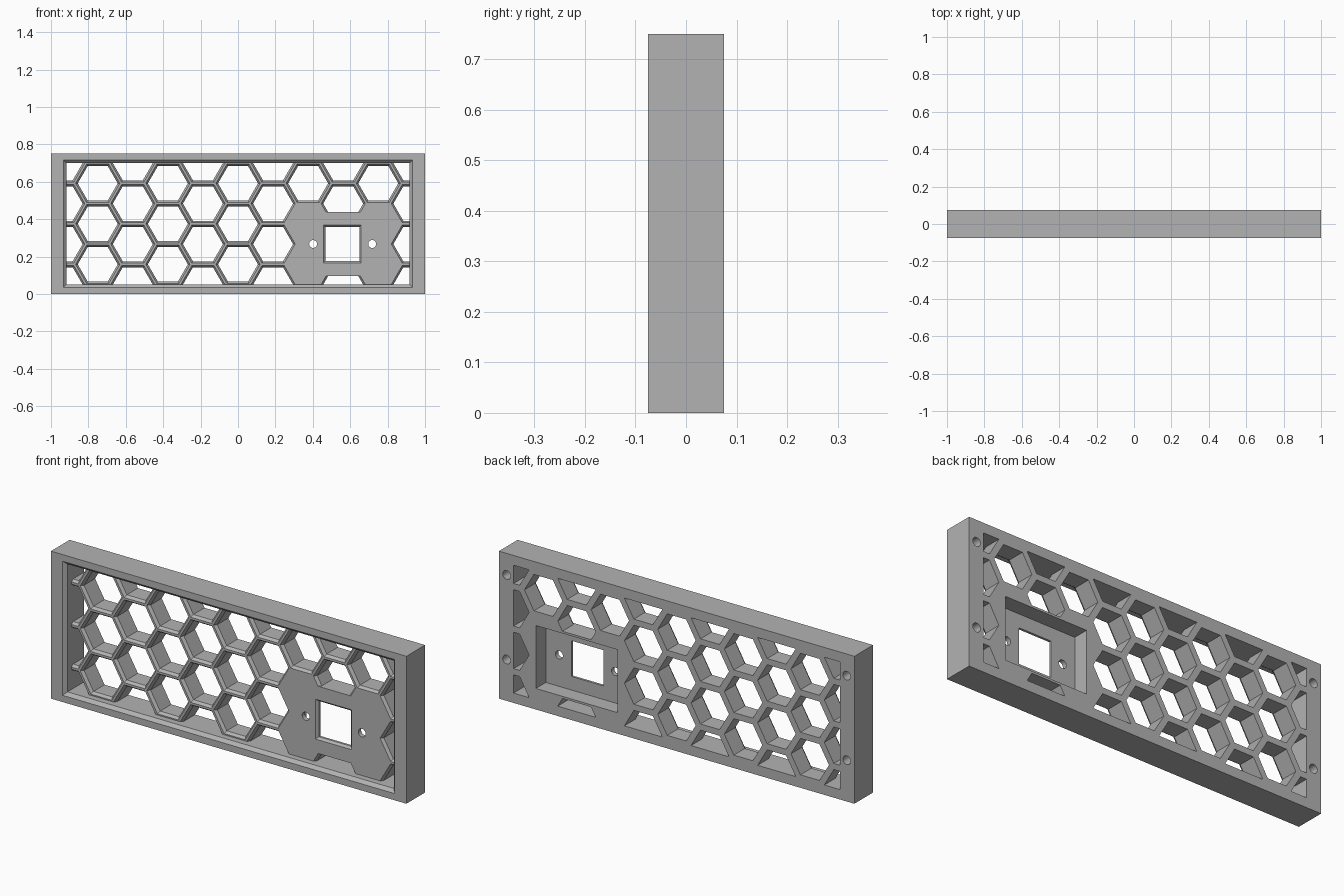
import bpy, bmesh
from math import cos, sin, pi
from mathutils import Vector

old = bpy.data.objects.get("Cube")
if old:
    bpy.data.objects.remove(old, do_unlink=True)

# Overall sizes
BACK, FRONT = 0.075, -0.075
PANEL_FRONT = -0.028          # the honeycomb sits back from the frame's front
MID_Z = 0.375
OPEN_X, OPEN_Z = 0.918, 0.325  # half sizes of the frame opening
CHAMFER = 0.016
PITCH = 0.2165                # distance between neighbouring cells
COLUMN = 0.1875
JACK_X, JACK_Z = 0.5625, 0.267
THROUGH = BACK + 0.01

grey = bpy.data.materials.new("plain grey")
grey.use_nodes = True
grey.diffuse_color = (0.45, 0.45, 0.45, 1)
grey.node_tree.nodes["Principled BSDF"].inputs["Base Color"].default_value = (0.45, 0.45, 0.45, 1)


def rect(x, z, hx, hz, y):
    return [Vector((x + sx * hx, y, z + sz * hz))
            for sx, sz in ((-1, -1), (1, -1), (1, 1), (-1, 1))]


def ngon(x, z, radius, y, sides):
    return [Vector((x + radius * cos(2 * pi * i / sides), y,
                    z + radius * sin(2 * pi * i / sides))) for i in range(sides)]


def loft(bm, rings, closed=False):
    """Skin a row of rings, capped at both ends or closed into a loop."""
    loops = [[bm.verts.new(p) for p in ring] for ring in rings]
    pairs = list(zip(loops, loops[1:]))
    if closed:
        pairs.append((loops[-1], loops[0]))
    else:
        bm.faces.new(loops[0])
        bm.faces.new(loops[-1])
    for a, b in pairs:
        n = len(a)
        for i in range(n):
            j = (i + 1) % n
            bm.faces.new((a[i], a[j], b[j], b[i]))


def finish(bm, name):
    bmesh.ops.recalc_face_normals(bm, faces=bm.faces[:])
    mesh = bpy.data.meshes.new(name)
    bm.to_mesh(mesh)
    bm.free()
    mesh.materials.append(grey)
    obj = bpy.data.objects.new(name, mesh)
    bpy.context.collection.objects.link(obj)
    return obj


def cut(target, bm):
    cutter = finish(bm, "cutter")
    cutter.hide_render = True
    mod = target.modifiers.new("cut", "BOOLEAN")
    mod.operation = "DIFFERENCE"
    mod.solver = "EXACT"
    mod.object = cutter
    bpy.context.view_layer.objects.active = target
    bpy.ops.object.modifier_apply(modifier=mod.name)
    bpy.data.objects.remove(cutter, do_unlink=True)


# Outer frame with a chamfered opening
bm = bmesh.new()
loft(bm, [rect(0, MID_Z, 1, 0.375, BACK),
          rect(0, MID_Z, 1, 0.375, FRONT),
          rect(0, MID_Z, OPEN_X + CHAMFER, OPEN_Z + CHAMFER, FRONT),
          rect(0, MID_Z, OPEN_X, OPEN_Z, FRONT + CHAMFER),
          rect(0, MID_Z, OPEN_X, OPEN_Z, BACK)], closed=True)
frame = finish(bm, "outer_frame")

# Blind screw holes in the back of the frame
bm = bmesh.new()
for x in (-0.957, 0.957):
    for z in (0.21, 0.64):
        loft(bm, [ngon(x, z, 0.022, y, 24) for y in (-0.02, THROUGH)])
cut(frame, bm)

# Honeycomb panel
bm = bmesh.new()
loft(bm, [rect(0, MID_Z, OPEN_X, OPEN_Z, y) for y in (PANEL_FRONT, BACK)])
panel = finish(bm, "honeycomb_panel")


# Six-sided cells that flare at the front; some stay solid around the jack
def cell(x, z):
    part = bmesh.new()
    grow = 1 / cos(pi / 6)
    loft(part, [ngon(x, z, a * grow, y, 6) for a, y in
                ((0.106, PANEL_FRONT - 0.005), (0.0925, PANEL_FRONT + 0.014),
                 (0.0925, THROUGH))])
    if abs(x - JACK_X) < 0.01:   # trim cells above and below the jack plate
        side = 1 if z > JACK_Z else -1
        res = bmesh.ops.bisect_plane(
            part, geom=part.verts[:] + part.edges[:] + part.faces[:],
            plane_co=(0, 0, JACK_Z + side * 0.171), plane_no=(0, 0, -side),
            clear_outer=True)
        rim = [e for e in res["geom_cut"] if isinstance(e, bmesh.types.BMEdge)]
        bmesh.ops.holes_fill(part, edges=rim, sides=0)
    temp = bpy.data.meshes.new("cell")
    part.to_mesh(temp)
    part.free()
    return temp


bm = bmesh.new()
for k in range(-5, 6):
    rows = (-1.5, -0.5, 0.5, 1.5) if k % 2 else (-1, 0, 1)
    for row in rows:
        solid = (k in (2, 4) and row < 1) or (k == 3 and row == -0.5)
        if not solid:
            temp = cell(k * COLUMN, MID_Z + row * PITCH)
            bm.from_mesh(temp)
            bpy.data.meshes.remove(temp)
cut(panel, bm)

# Rear pocket behind the jack
bm = bmesh.new()
loft(bm, [rect(JACK_X, JACK_Z, 0.23, 0.16, y) for y in (-0.005, THROUGH)])
cut(panel, bm)

# Chamfered jack window and its two screw holes
bm = bmesh.new()
loft(bm, [rect(JACK_X - 0.005, JACK_Z, h, h, y) for h, y in
          ((0.106, PANEL_FRONT - 0.005), (0.091, PANEL_FRONT + 0.011), (0.091, 0.03))])
for x in (-0.158, 0.158):
    loft(bm, [ngon(JACK_X - 0.003 + x, JACK_Z, 0.021, y, 24)
              for y in (PANEL_FRONT - 0.01, 0.03)])
cut(panel, bm)

# Crisp planes, smooth round holes
for obj in (frame, panel):
    bpy.ops.object.select_all(action="DESELECT")
    obj.select_set(True)
    bpy.context.view_layer.objects.active = obj
    bpy.ops.object.shade_smooth_by_angle(angle=pi / 9)
